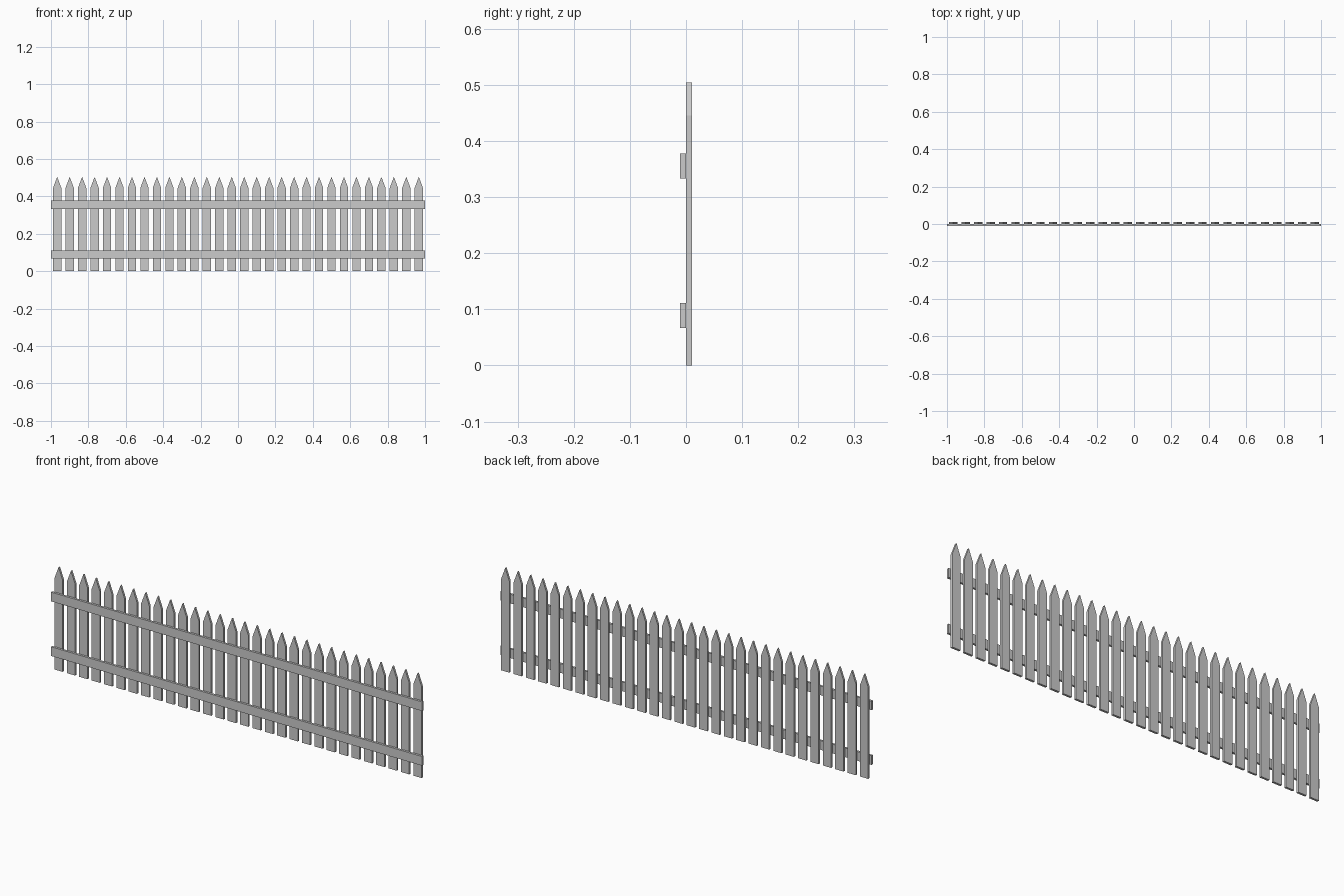
import bpy, bmesh

if "Cube" in bpy.data.objects:
    bpy.data.objects.remove(bpy.data.objects["Cube"])

N = 30            # pickets
PITCH = 2 / N
W = PITCH * 2 / 3 # picket width
T = 0.0105        # board thickness


def board(name, profile, y0, y1, x=0.0):
    """Extrude an XZ profile from y0 to y1."""
    bm = bmesh.new()
    face = bm.faces.new([bm.verts.new((px, y0, pz)) for px, pz in profile])
    ext = bmesh.ops.extrude_face_region(bm, geom=[face])
    verts = [v for v in ext["geom"] if isinstance(v, bmesh.types.BMVert)]
    bmesh.ops.translate(bm, verts=verts, vec=(0, y1 - y0, 0))
    bmesh.ops.recalc_face_normals(bm, faces=bm.faces)
    mesh = bpy.data.meshes.new(name)
    bm.to_mesh(mesh)
    bm.free()
    obj = bpy.data.objects.new(name, mesh)
    obj.location.x = x
    bpy.context.collection.objects.link(obj)
    return obj


# Pointed pickets sharing one mesh
h = W / 2
picket = board("picket_1", [(-h, 0), (h, 0), (h, 0.445), (0, 0.504), (-h, 0.445)],
               0, T, -1 + PITCH / 2)
for i in range(1, N):
    p = picket.copy()
    p.name = f"picket_{i + 1}"
    p.location.x = -1 + PITCH * (i + 0.5)
    bpy.context.collection.objects.link(p)

# Horizontal rails on the front
for name, z in (("lower_rail", 0.067), ("upper_rail", 0.333)):
    board(name, [(-1, z), (1, z), (1, z + 0.0445), (-1, z + 0.0445)], -T, 0)
